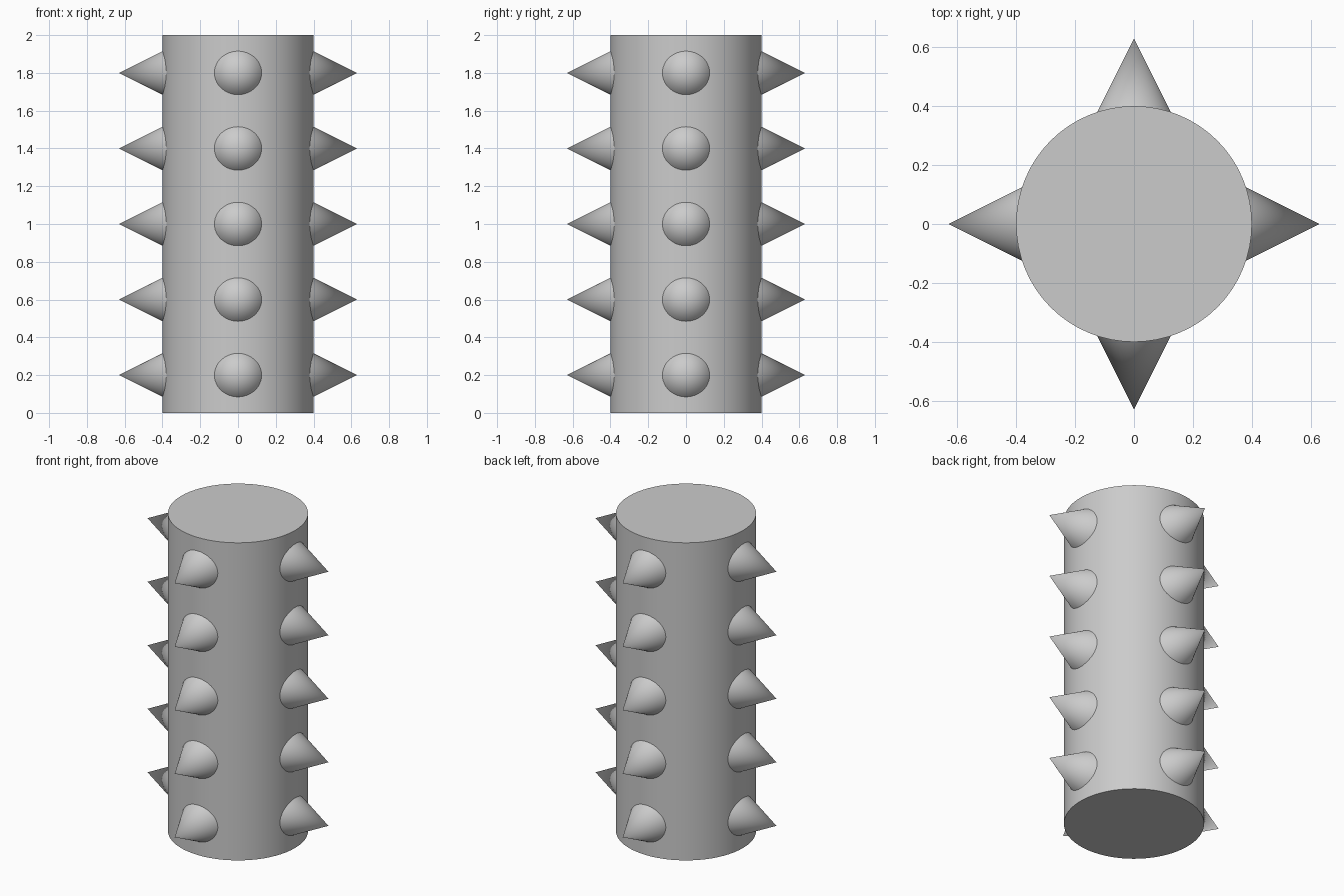
import bpy
from math import pi, sin, cos, radians

if "Cube" in bpy.data.objects:
    bpy.data.objects.remove(bpy.data.objects["Cube"])

HEIGHT, RADIUS = 2.0, 0.4
SPIKE_BASE, SPIKE_LEN, SPIKE_TIP = 0.15, 0.30, 0.63


def smooth(obj, name):
    obj.name = name
    bpy.ops.object.shade_smooth_by_angle(angle=radians(30))


# Main column
bpy.ops.mesh.primitive_cylinder_add(vertices=64, radius=RADIUS, depth=HEIGHT,
                                    location=(0, 0, HEIGHT / 2))
smooth(bpy.context.object, "column")

# Five rings of four spikes pointing outward, bases sunk into the column
for row in range(5):
    z = 0.2 + 0.4 * row
    for i in range(4):
        a = i * pi / 2
        r = SPIKE_TIP - SPIKE_LEN / 2
        bpy.ops.mesh.primitive_cone_add(vertices=48, radius1=SPIKE_BASE, radius2=0,
                                        depth=SPIKE_LEN,
                                        location=(r * cos(a), r * sin(a), z),
                                        rotation=(0, pi / 2, a))
        smooth(bpy.context.object, f"spike_{row + 1}_{i + 1}")
